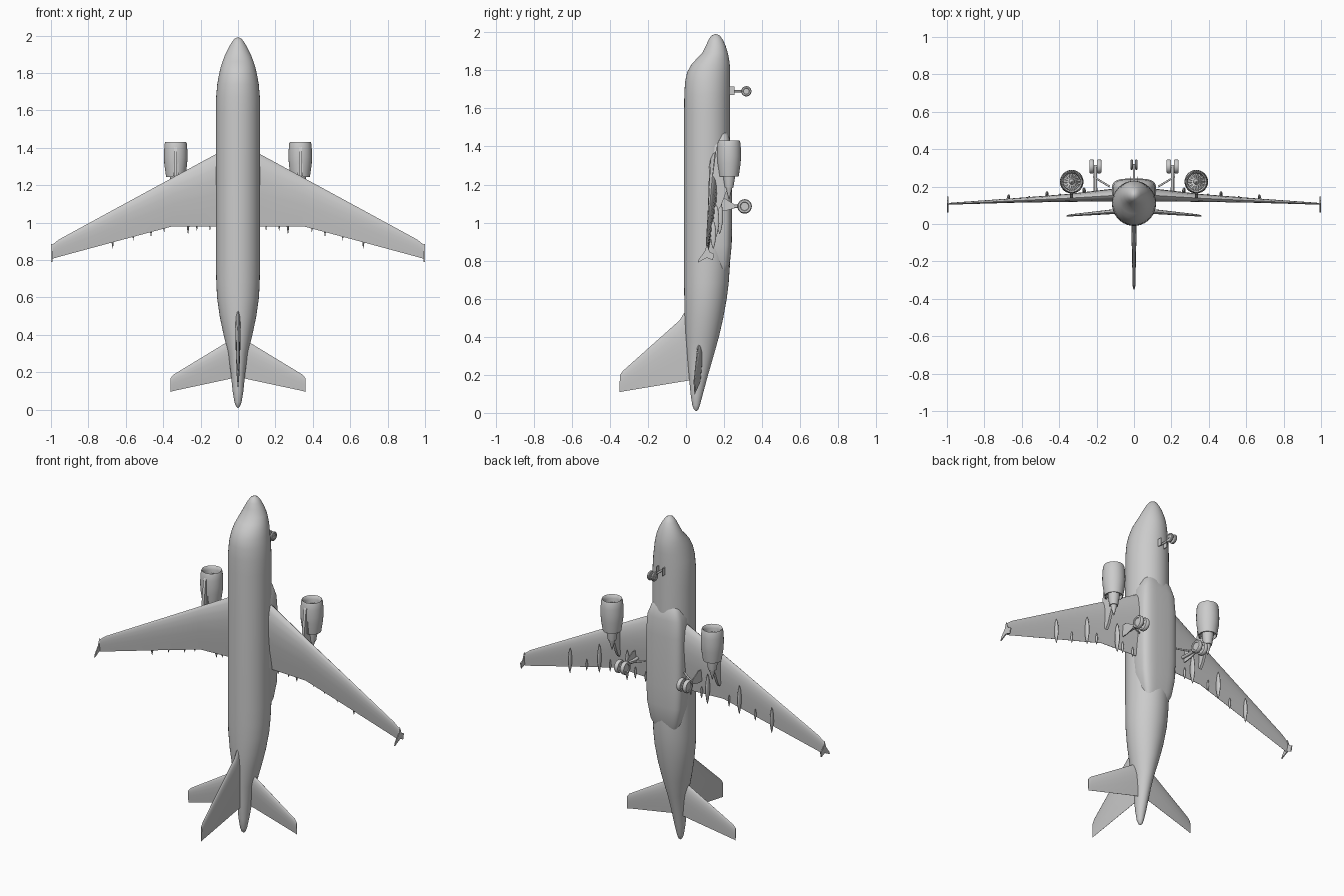
import bpy, bmesh, math
from mathutils import Vector

grey = bpy.data.materials.new("light_grey")
grey.diffuse_color = (0.6, 0.6, 0.6, 1)


def finish(name, bm, angle=35):
    bmesh.ops.remove_doubles(bm, verts=bm.verts, dist=1e-5)
    bmesh.ops.recalc_face_normals(bm, faces=bm.faces)
    me = bpy.data.meshes.new(name)
    bm.to_mesh(me)
    bm.free()
    me.materials.append(grey)
    ob = bpy.data.objects.new(name, me)
    bpy.context.collection.objects.link(ob)
    bpy.ops.object.select_all(action='DESELECT')
    ob.select_set(True)
    bpy.context.view_layer.objects.active = ob
    bpy.ops.object.shade_smooth_by_angle(angle=math.radians(angle))
    return ob


def loft(name, rings, angle=35):
    """Skin a list of equal-length closed rings and cap both ends."""
    bm = bmesh.new()
    vs = [[bm.verts.new(p) for p in r] for r in rings]
    n = len(rings[0])
    for a, b in zip(vs, vs[1:]):
        for i in range(n):
            j = (i + 1) % n
            bm.faces.new((a[i], a[j], b[j], b[i]))
    bm.faces.new(vs[0])
    bm.faces.new(vs[-1])
    return finish(name, bm, angle)


def body(name, rows, power=2, n=40):
    """Loft superellipses from rows of (z, half width, y top, y belly)."""
    def e(v):
        return math.copysign(abs(v) ** (2 / power), v)
    rings = []
    for z, w, y0, y1 in rows:
        rings.append([(w * e(math.cos(2 * math.pi * i / n)),
                       (y0 + y1) / 2 + (y1 - y0) / 2 * e(math.sin(2 * math.pi * i / n)), z)
                      for i in range(n)])
    return loft(name, rings, 50)


def lathe(name, profile, centre, axis='Z', n=28, angle=40):
    """Spin (radius, distance) points round an axis through centre."""
    c = Vector(centre)
    rings = []
    for r, d in profile:
        ring = []
        for i in range(n):
            u, v = r * math.cos(2 * math.pi * i / n), r * math.sin(2 * math.pi * i / n)
            ring.append(c + Vector((u, v, d) if axis == 'Z' else (d, u, v)))
        rings.append(ring)
    return loft(name, rings, angle)


FOIL = [(0, 0), (.02, .32), (.08, .68), (.2, .95), (.35, 1), (.55, .8), (.8, .38), (1, .04)]


def foil(name, sections, normal):
    """Loft airfoils from (leading point, trailing point, thickness)."""
    nrm = Vector(normal)
    pts = FOIL + [(t, -h) for t, h in reversed(FOIL[1:])]
    return loft(name, [[Vector(a).lerp(Vector(b), t) + nrm * h * th / 2 for t, h in pts]
                       for a, b, th in sections], 30)


def plate(name, outline, x, thick):
    """Flat panel from a (y, z) outline."""
    return loft(name, [[(x + s * thick / 2, y, z) for y, z in outline] for s in (-1, 1)])


def tube(name, a, b, r, n=12):
    a, b = Vector(a), Vector(b)
    q = (b - a).to_track_quat('Z', 'Y')
    ring = [q @ Vector((r * math.cos(2 * math.pi * i / n), r * math.sin(2 * math.pi * i / n), 0))
            for i in range(n)]
    return loft(name, [[a + p for p in ring], [b + p for p in ring]])


def wheel(name, centre, r, w):
    prof = [(.3 * r, -.35 * w), (.55 * r, -.35 * w), (.62 * r, -.5 * w), (.88 * r, -.5 * w),
            (r, -.25 * w), (r, .25 * w), (.88 * r, .5 * w), (.62 * r, .5 * w),
            (.55 * r, .35 * w), (.3 * r, .35 * w)]
    lathe(name, prof, centre, 'X', 24)


# Fuselage, nose up
body("fuselage", [
    (1.99, .004, .15, .16), (1.982, .02, .133, .178), (1.96, .036, .118, .194),
    (1.93, .053, .105, .208), (1.89, .072, .085, .22), (1.86, .083, .055, .226),
    (1.83, .093, .028, .23), (1.79, .102, .006, .231), (1.74, .111, -.005, .231),
    (1.67, .117, -.009, .231), (1.58, .118, -.01, .231), (.78, .118, -.01, .231),
    (.68, .116, -.01, .224), (.6, .112, -.009, .214), (.5, .098, -.007, .196),
    (.4, .077, -.002, .173), (.3, .053, .006, .145), (.2, .039, .015, .116),
    (.1, .029, .024, .089), (.04, .019, .033, .073), (.018, .011, .042, .065),
    (.01, .003, .05, .057)])

# Belly fairing around the wing joint
body("belly_fairing", [
    (1.5, .06, .13, .2), (1.46, .09, .12, .226), (1.4, .112, .11, .238), (1.3, .119, .105, .243),
    (1.0, .119, .105, .243), (.88, .114, .11, .24), (.78, .095, .12, .23), (.7, .06, .13, .2)], 3.5)

# Tail fin with dorsal fillet
foil("tail_fin", [
    ((0, .05, .56), (0, .05, .17), .02), ((0, 0, .54), (0, .015, .17), .028),
    ((0, -.035, .485), (0, -.03, .163), .028), ((0, -.33, .222), (0, -.335, .112), .014),
    ((0, -.347, .2), (0, -.35, .109), .006)], (1, 0, 0))

# Nose gear
tube("nose_strut", (0, .2, 1.69), (0, .315, 1.69), .006)
tube("nose_axle", (-.02, .315, 1.69), (.02, .315, 1.69), .005)
for s in (-1, 1):
    wheel("nose_wheel", (s * .013, .317, 1.69), .027, .014)
    plate("nose_gear_door", [(.22, 1.67), (.255, 1.67), (.255, 1.715), (.22, 1.715)], s * .02, .004)

NACELLE = [(.002, 1.412), (.01, 1.4), (.017, 1.38), (.045, 1.378), (.046, 1.41), (.05, 1.428),
           (.055, 1.432), (.059, 1.422), (.062, 1.39), (.063, 1.35), (.061, 1.31), (.051, 1.243),
           (.047, 1.243), (.046, 1.265), (.032, 1.265), (.031, 1.235), (.023, 1.185),
           (.018, 1.185), (.013, 1.165), (.002, 1.125)]

for s in (-1, 1):
    # Wing with kinked trailing edge
    foil("wing", [
        ((s * .03, .155, 1.41), (s * .03, .16, .98), .075),
        ((s * .12, .152, 1.365), (s * .12, .157, .98), .068),
        ((s * .35, .138, 1.24), (s * .35, .143, .98), .042),
        ((s * .65, .124, 1.077), (s * .65, .128, .9), .024),
        ((s * .957, .109, .91), (s * .957, .112, .817), .011),
        ((s * .995, .108, .88), (s * .995, .11, .806), .007)], (0, 1, 0))
    # Wingtip fence
    plate("wingtip_fence", [(.11, .885), (.125, .845), (.148, .835), (.14, .802),
                            (.11, .815), (.062, .79), (.068, .808), (.098, .848)], s * .996, .006)
    # Engine
    lathe("engine", NACELLE, (s * .333, .226, 0))
    plate("engine_pylon", [(.17, 1.41), (.158, 1.39), (.14, 1.25), (.14, 1.1), (.165, 1.06),
                           (.185, 1.09), (.215, 1.17), (.222, 1.24), (.18, 1.27)], s * .333, .016)
    for k in (-1, 1):
        plate("nacelle_strake", [(.178, 1.39), (.166, 1.38), (.166, 1.25), (.19, 1.25)],
              s * .333 + k * .012, .004)
    # Fan blades
    for i in range(14):
        a = 2 * math.pi * i / 14
        c = Vector((s * .333, .226, 1.385))
        d = Vector((math.cos(a), math.sin(a), 0))
        t = Vector((-math.sin(a), math.cos(a), .8)) * .005
        loft("fan_blade", [[c + d * .015 - t, c + d * .045 - t, c + d * .045 + t, c + d * .015 + t],
                           [p + Vector((0, 0, .002)) for p in
                            (c + d * .015 - t, c + d * .045 - t, c + d * .045 + t, c + d * .015 + t)]])
    # Flap track fairings: x, lower z, length, radius, y
    for x, z, ln, r, y in [(.67, .862, .15, .011, .143), (.465, .925, .17, .012, .158),
                           (.267, .94, .18, .013, .177), (.56, .905, .07, .006, .142),
                           (.395, .95, .07, .006, .155), (.22, .958, .07, .007, .166),
                           (.15, .958, .06, .006, .168)]:
        ob = lathe("flap_fairing", [(.001, 0), (r * .55, ln * .15), (r, ln * .4), (r * .95, ln * .65),
                                    (r * .6, ln * .88), (.001, ln)], (0, 0, 0), 'Z', 12, 60)
        ob.scale = (.75, 1.4, 1)
        ob.location = (s * x, y, z)
    # Main gear
    tube("main_strut", (s * .205, .16, 1.085), (s * .207, .308, 1.085), .009)
    tube("main_brace", (s * .13, .2, 1.1), (s * .205, .245, 1.088), .005)
    tube("main_axle", (s * .18, .308, 1.085), (s * .234, .308, 1.085), .008)
    for k in (-1, 1):
        wheel("main_wheel", (s * .207 + k * .02, .308, 1.085), .038, .024)
    plate("main_gear_door", [(.165, 1.06), (.2, 1.06), (.255, 1.075), (.255, 1.095), (.2, 1.13),
                             (.165, 1.13)], s * .218, .005)
    # Tailplane
    foil("tailplane", [
        ((s * .01, .072, .39), (s * .01, .077, .172), .03),
        ((s * .065, .068, .357), (s * .065, .074, .16), .028),
        ((s * .345, .045, .187), (s * .345, .047, .1), .011),
        ((s * .361, .043, .168), (s * .361, .045, .095), .005)], (0, 1, 0))
